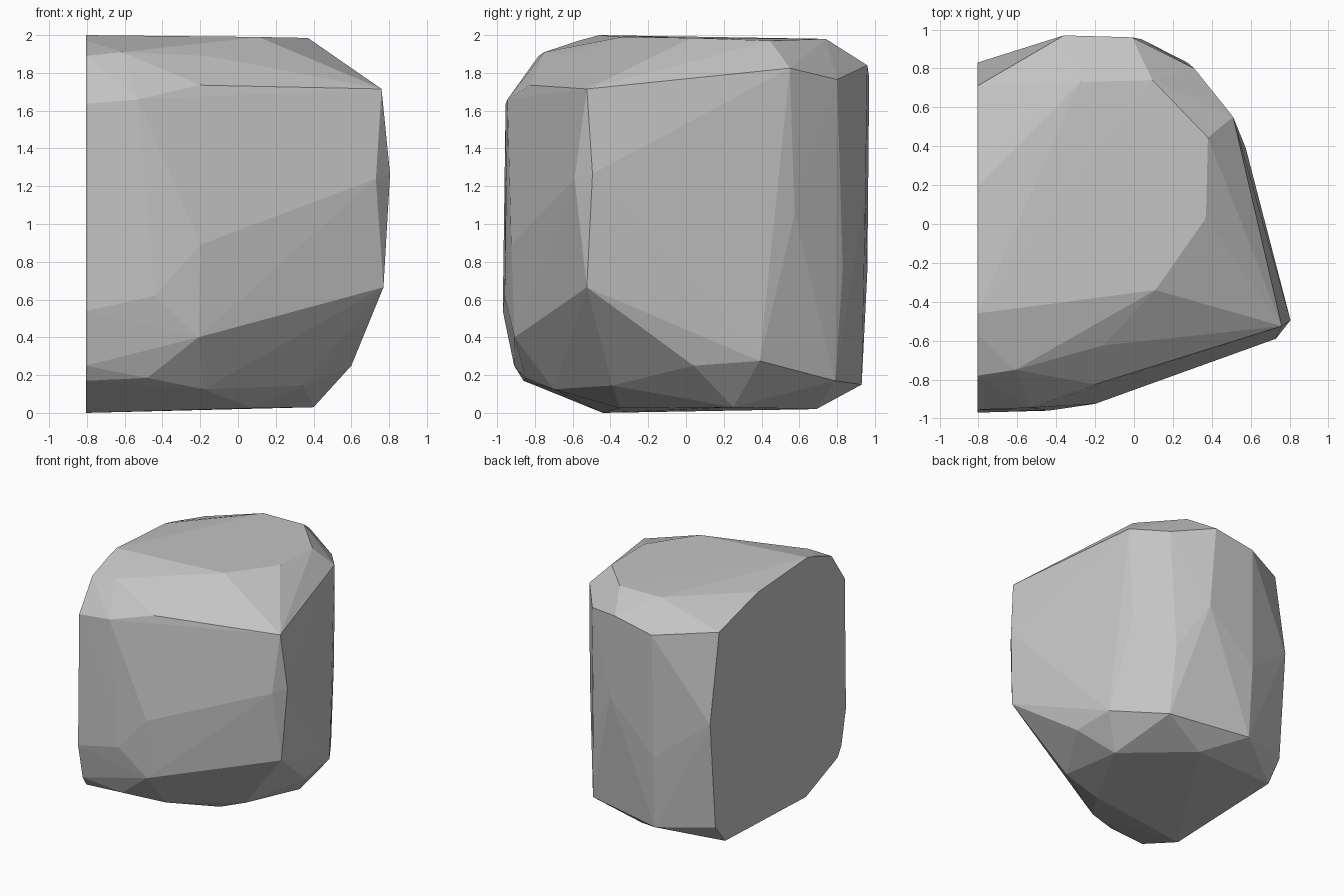
import bpy, bmesh

CUT_X = -0.805

# Outline of the flat sawn side (y, z)
cut = [(-0.46, 2.0), (-0.57, 1.97), (-0.78, 1.89), (-0.955, 1.635), (-0.97, 0.54),
       (-0.91, 0.25), (-0.86, 0.17), (-0.44, 0.0), (0.63, 0.04), (0.76, 0.2),
       (0.83, 1.09), (0.71, 1.82), (0.31, 1.93), (0.19, 1.96)]

# Chipped corners of the rock
top = [(0.37, 0.03, 1.985), (0.38, 0.445, 1.97), (0.095, 0.74, 1.98),
       (-0.275, 0.73, 1.98), (0.11, -0.34, 1.99)]
front = [(-0.16, -0.625, 1.89), (-0.61, -0.75, 1.91), (-0.2, -0.825, 1.735),
         (-0.53, -0.945, 1.66), (-0.2, -0.925, 0.89), (-0.44, -0.96, 0.62),
         (-0.21, -0.907, 0.40), (-0.48, -0.85, 0.185), (-0.18, -0.70, 0.125)]
right = [(0.76, -0.525, 1.715), (0.805, -0.495, 1.265), (0.73, -0.59, 1.24),
         (0.77, -0.525, 0.665), (0.6, 0.04, 0.25), (0.575, 0.39, 0.275),
         (0.51, 0.55, 1.825), (0.49, 0.575, 1.05)]
back = [(0.31, 0.80, 1.765), (-0.01, 0.96, 1.84), (-0.36, 0.97, 1.775),
        (0.275, 0.83, 0.76), (0.31, 0.79, 0.17), (-0.36, 0.93, 0.15),
        (0.04, 0.95, 1.15), (-0.37, 0.96, 0.75)]
bottom = [(0.08, -0.35, 0.025), (0.4, 0.25, 0.03), (-0.07, 0.69, 0.02),
          (0.345, -0.39, 0.145)]

# Wrap the corners in a convex faceted skin
bm = bmesh.new()
for p in [(CUT_X, y, z) for y, z in cut] + top + front + right + back + bottom:
    bm.verts.new(p)
hull = bmesh.ops.convex_hull(bm, input=bm.verts)
loose = {v for v in hull["geom_interior"] + hull["geom_unused"]
         if isinstance(v, bmesh.types.BMVert)}
bmesh.ops.delete(bm, geom=list(loose), context='VERTS')
# Merge the flat side into one face
bmesh.ops.dissolve_limit(bm, angle_limit=0.01, verts=bm.verts, edges=bm.edges)
bmesh.ops.recalc_face_normals(bm, faces=bm.faces)

mesh = bpy.data.meshes.new("rock")
bm.to_mesh(mesh)
bm.free()
rock = bpy.data.objects.new("rock", mesh)
bpy.context.collection.objects.link(rock)

stone = bpy.data.materials.new("stone grey")
stone.diffuse_color = (0.55, 0.55, 0.55, 1)
mesh.materials.append(stone)
